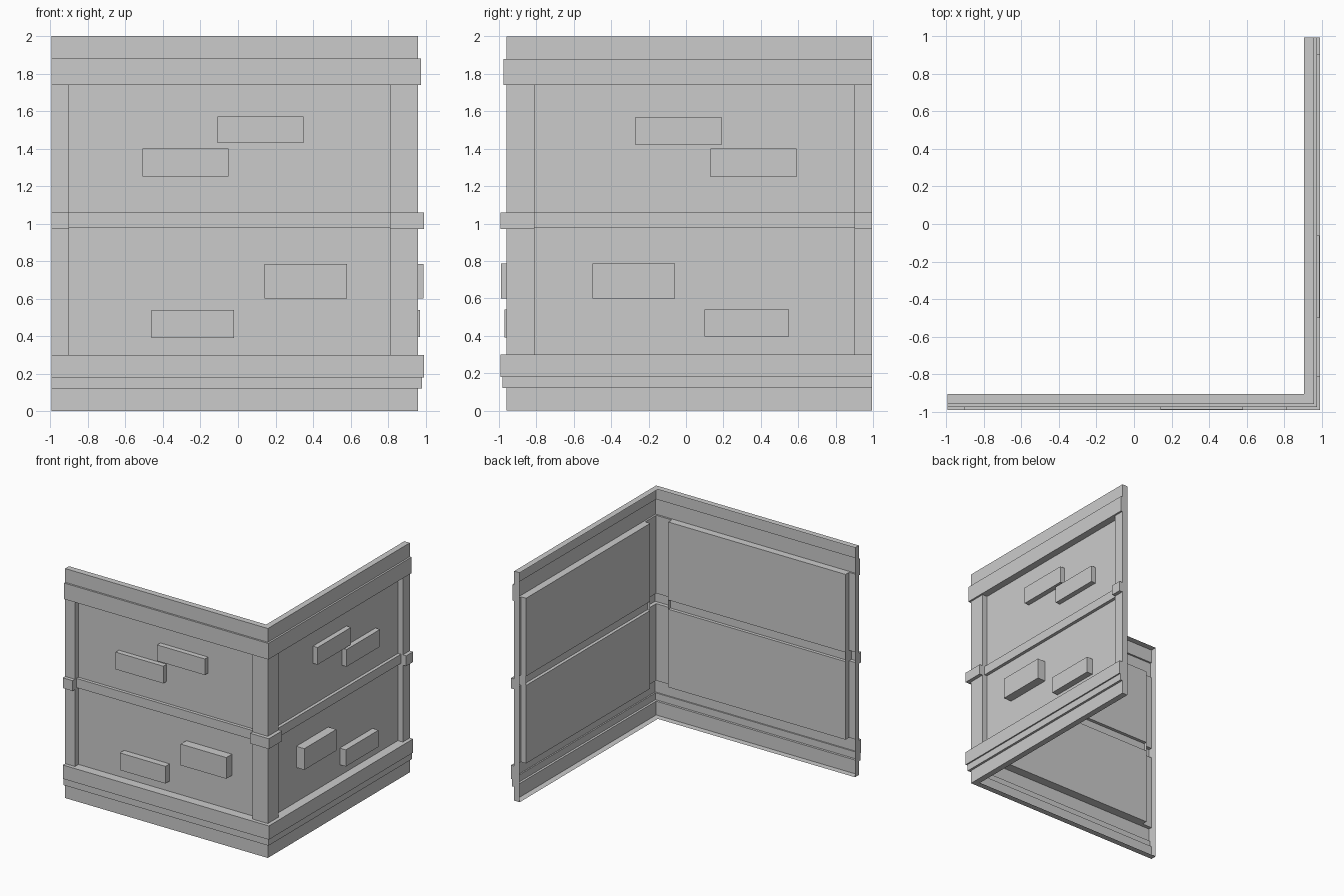
import bpy

if "Cube" in bpy.data.objects:
    bpy.data.objects.remove(bpy.data.objects["Cube"])

END = -0.995      # free end of each wall
BACK = 0.907      # inner edge of the rims
PANEL = 0.912     # recessed panel depth
RAIL = 0.94       # middle rail depth
POST = 0.96       # post face depth
U0, U1 = -0.9, 0.81   # panel edges along the wall

# Profiles as (depth outward, height), running upward
base = [(BACK, 0), (POST, 0), (POST, .12), (.98, .12), (.98, .18),
        (.992, .18), (.992, .30), (POST, .30)]
post = [(POST, .30), (POST, .97), (.992, .97), (.992, 1.06), (POST, 1.06), (POST, 1.74)]
top = [(POST, 1.74), (.976, 1.74), (.976, 1.88), (POST, 1.88), (POST, 2), (BACK, 2)]
panel = [(POST, .30), (PANEL, .30), (PANEL, .98), (RAIL, .98), (RAIL, 1.06),
         (PANEL, 1.06), (PANEL, 1.74), (POST, 1.74)]


def sweep(profile, u0, u1=None):
    """Run a profile along the wall; u1=None mitres it into the corner."""
    faces = []
    for (d0, z0), (d1, z1) in zip(profile, profile[1:]):
        a, b = (d0, d1) if u1 is None else (u1, u1)
        faces.append([(u0, d0, z0), (a, d0, z0), (b, d1, z1), (u0, d1, z1)])
    return faces


def side(u, d0, d1, z0, z1, faces_right):
    """Flat cheek across the wall thickness."""
    f = [(u, d1, z0), (u, d0, z0), (u, d0, z1), (u, d1, z1)]
    return f if faces_right else f[::-1]


def brick(u0, u1, z0, z1, d):
    p = [(PANEL, z0), (d, z0), (d, z1), (PANEL, z1)]
    return sweep(p, u0, u1) + [side(u0, PANEL, d, z0, z1, False),
                               side(u1, PANEL, d, z0, z1, True)]


def build(name, faces, right):
    """Place wall-local faces on the front wall or mirrored on the right wall."""
    verts, polys = [], []
    for f in faces:
        pts = [(d, -u, z) if right else (u, -d, z) for u, d, z in f]
        if right:
            pts.reverse()
        polys.append(list(range(len(verts), len(verts) + len(pts))))
        verts += pts
    mesh = bpy.data.meshes.new(name)
    mesh.from_pydata(verts, [], polys)
    ob = bpy.data.objects.new(name, mesh)
    bpy.context.collection.objects.link(ob)


bricks = {
    "front": [(-.11, .35, 1.43, 1.57, .957), (-.51, -.05, 1.25, 1.40, .957),
              (.14, .58, .60, .785, .99), (-.46, -.02, .39, .54, .97)],
    "right": [(-.19, .27, 1.42, 1.57, .957), (-.59, -.13, 1.25, 1.40, .957),
              (.06, .50, .60, .785, .99), (-.55, -.10, .395, .54, .97)],
}

for wall in ("front", "right"):
    r = wall == "right"
    build(wall + "_base_moulding", sweep(base, END), r)
    build(wall + "_top_beam", sweep(top, END), r)
    build(wall + "_panel", sweep(panel, U0, U1), r)
    # posts with collars and inner cheeks
    posts = sweep(post, END, U0) + sweep(post, U1)
    for u, facing in ((U0, True), (U1, False)):
        posts.append(side(u, PANEL, POST, .30, 1.74, facing))
        posts.append(side(u, POST, .992, .97, 1.06, facing))
    build(wall + "_posts", posts, r)
    # closed free end
    outline = base + post[1:] + top[1:]
    build(wall + "_end_cap", [[(END, d, z) for d, z in outline]], r)
    for i, b in enumerate(bricks[wall]):
        build(f"{wall}_brick_{i + 1}", brick(*b), r)
